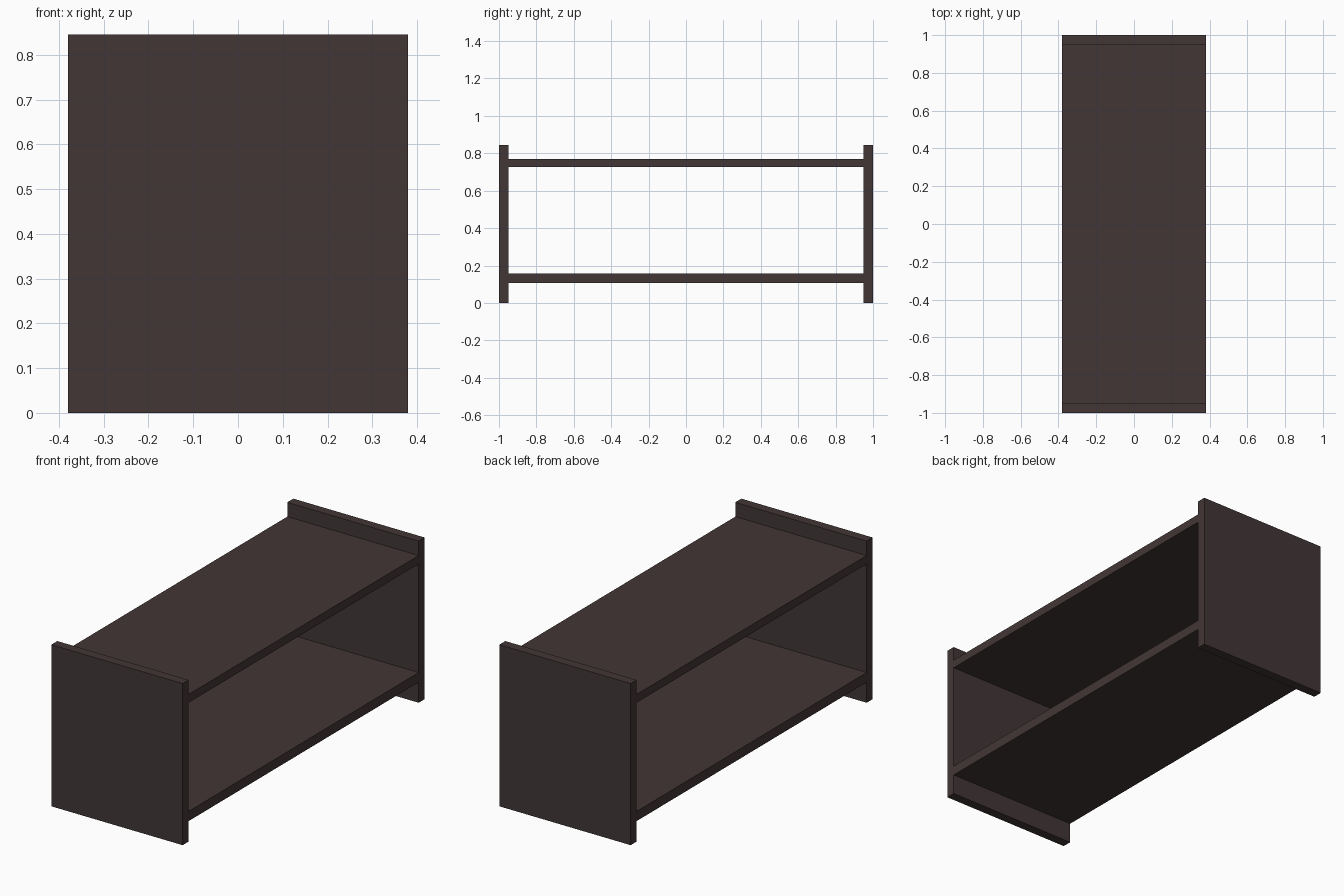
import bpy

if "Cube" in bpy.data.objects:
    bpy.data.objects.remove(bpy.data.objects["Cube"], do_unlink=True)

# Dark brown wood
wood = bpy.data.materials.new("dark_brown_wood")
wood.use_nodes = True
colour = (0.055, 0.037, 0.037, 1)
wood.diffuse_color = colour
wood.node_tree.nodes["Principled BSDF"].inputs["Base Color"].default_value = colour

HALF_WIDTH = 0.38
HEIGHT = 0.845
THICK = 0.05
INNER = 1 - THICK


def board(name, y0, y1, z0, z1):
    """Full-width board spanning the given y and z ranges."""
    bpy.ops.mesh.primitive_cube_add(size=1, location=(0, (y0 + y1) / 2, (z0 + z1) / 2))
    obj = bpy.context.object
    obj.name = name
    obj.scale = (2 * HALF_WIDTH, y1 - y0, z1 - z0)
    bpy.ops.object.transform_apply(location=False, rotation=False, scale=True)
    obj.data.materials.append(wood)


# Upright end panels
board("front_panel", -1, -INNER, 0, HEIGHT)
board("back_panel", INNER, 1, 0, HEIGHT)

# Shelves between the panels
board("top_shelf", -INNER, INNER, 0.726, 0.77)
board("bottom_shelf", -INNER, INNER, 0.107, 0.158)
